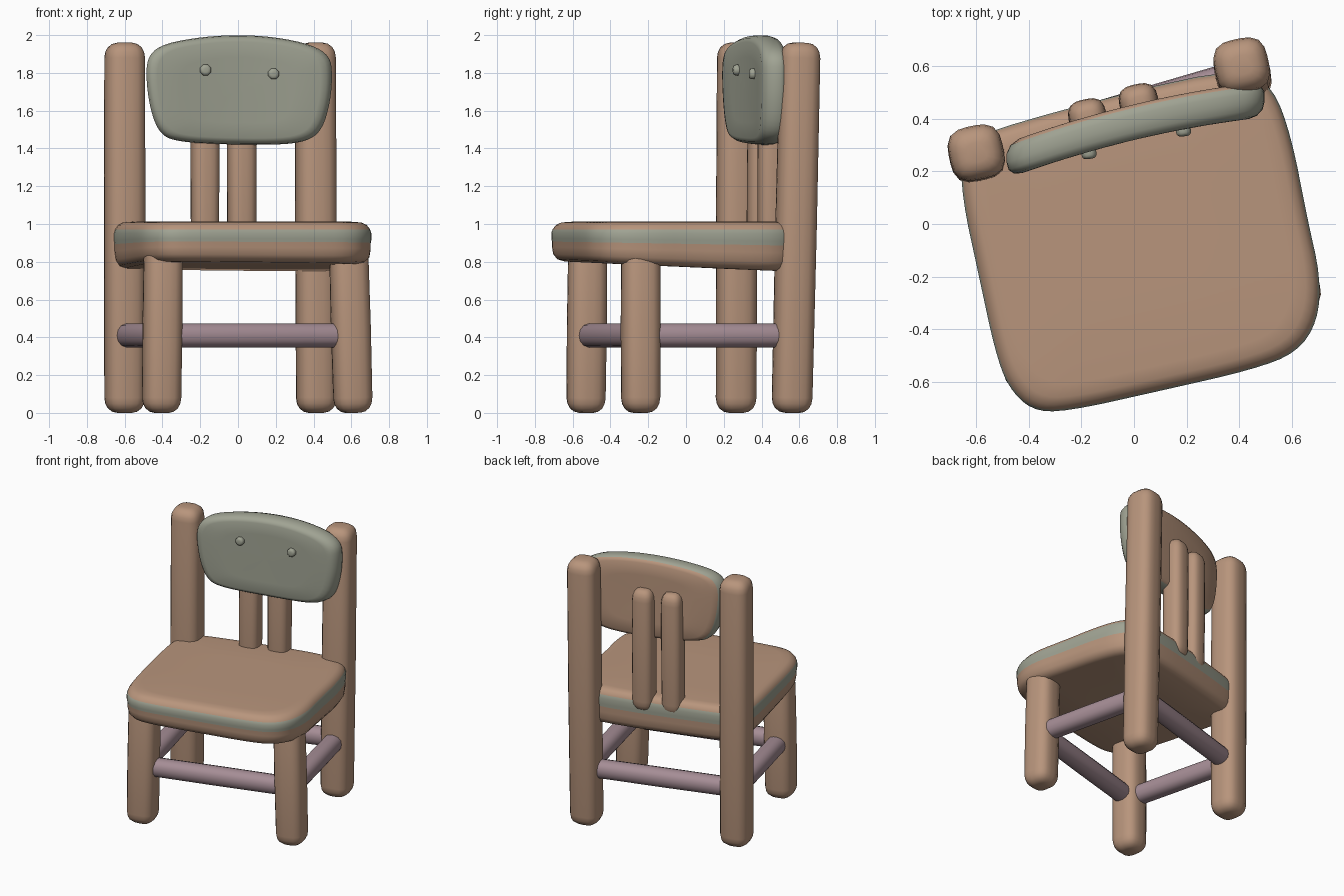
import bpy, bmesh, math
from mathutils import Vector

if "Cube" in bpy.data.objects:
    bpy.data.objects.remove(bpy.data.objects["Cube"])


def material(name, rgb):
    m = bpy.data.materials.new(name)
    m.diffuse_color = (*rgb, 1)
    m.use_nodes = True
    m.node_tree.nodes["Principled BSDF"].inputs["Base Color"].default_value = m.diffuse_color
    return m


wood = material("warm wood", (0.479, 0.300, 0.202))
sage = material("sage grey", (0.351, 0.366, 0.292))
mauve = material("dusty mauve", (0.376, 0.265, 0.300))


def soften(pts, passes=2):
    """Corner cutting: turns a coarse outline into a rounded one."""
    for _ in range(passes):
        out = []
        for i, p in enumerate(pts):
            q = pts[(i + 1) % len(pts)]
            for t in (0.25, 0.75):
                out.append((p[0] + (q[0] - p[0]) * t, p[1] + (q[1] - p[1]) * t))
        pts = out
    return pts


def loft(name, outline, layers, place, mats, angle=50):
    """Skin rings of an outline. layers: (height, scale, material of band above)."""
    bm = bmesh.new()
    rings = [[bm.verts.new(place(x * s, y * s, h)) for x, y in outline]
             for h, s, _ in layers]
    n = len(outline)
    for k in range(len(rings) - 1):
        a, b = rings[k], rings[k + 1]
        for i in range(n):
            j = (i + 1) % n
            f = bm.faces.new((a[i], a[j], b[j], b[i]))
            f.material_index = layers[k][2]
    bm.faces.new(rings[0]).material_index = layers[0][2]
    bm.faces.new(rings[-1]).material_index = layers[-1][2]
    bmesh.ops.recalc_face_normals(bm, faces=bm.faces)
    me = bpy.data.meshes.new(name)
    bm.to_mesh(me)
    bm.free()
    for m in mats:
        me.materials.append(m)
    ob = bpy.data.objects.new(name, me)
    bpy.context.collection.objects.link(ob)
    bpy.ops.object.select_all(action='DESELECT')
    ob.select_set(True)
    bpy.context.view_layer.objects.active = ob
    bpy.ops.object.shade_smooth_by_angle(angle=math.radians(angle))
    return ob


def rod(name, a, b, half, mat, ref, power=3.2, n=20, cap=0.08):
    """Rounded-square bar from a to b with softly domed ends."""
    a, b = Vector(a), Vector(b)
    length = (b - a).length
    w = (b - a).normalized()
    u = (Vector(ref) - w * w.dot(Vector(ref))).normalized()
    v = w.cross(u)
    outline = []
    for i in range(n):
        t = 2 * math.pi * (i + 0.5) / n
        c, s = math.cos(t), math.sin(t)
        r = half / (abs(c) ** power + abs(s) ** power) ** (1 / power)
        outline.append((r * c, r * s))
    dome = [(0, 0.35), (0.08, 0.6), (0.3, 0.81), (0.6, 0.93), (1, 0.98)]
    layers = [(h * cap, s, 0) for h, s in dome] + [(length / 2, 1, 0)]
    layers += [(length - h * cap, s, 0) for h, s in reversed(dome)]
    return loft(name, outline, layers,
                lambda x, y, h: a + u * x + v * y + w * h, [mat])


turn = math.radians(12)
side = (math.cos(turn), math.sin(turn), 0)

# Back posts, front legs and back slats
rod("back_post_left", (-0.60, 0.265, 0), (-0.60, 0.272, 1.96), 0.105, wood, side)
rod("back_post_right", (0.415, 0.56, 0), (0.41, 0.605, 1.96), 0.105, wood, side)
rod("front_leg_left", (-0.405, -0.53, 0), (-0.395, -0.52, 0.9), 0.101, wood, side)
rod("front_leg_right", (0.61, -0.24, 0), (0.585, -0.24, 0.9), 0.101, wood, side)
rod("back_slat_left", (-0.175, 0.395, 0.9), (-0.175, 0.405, 1.79), 0.073, wood, side)
rod("back_slat_right", (0.02, 0.455, 0.9), (0.02, 0.46, 1.79), 0.075, wood, side)

# Rungs joining the legs in a loop
corners = [(-0.405, -0.53, 0.41), (0.605, -0.24, 0.41),
           (0.415, 0.565, 0.41), (-0.60, 0.265, 0.41)]
for i, part in enumerate(("front", "right", "back", "left")):
    rod(part + "_rung", corners[i], corners[(i + 1) % 4], 0.065, mauve,
        (0, 0, 1), power=2.4, n=14)

# Seat: rounded slab with a grey band around the edge, underside tilted
seat_outline = soften([
    (-0.66, 0.30), (-0.655, 0.1), (-0.59, -0.2), (-0.53, -0.48), (-0.48, -0.62),
    (-0.39, -0.71), (-0.26, -0.715), (0.1, -0.635), (0.45, -0.555), (0.62, -0.49),
    (0.70, -0.37), (0.71, -0.2), (0.66, 0.02), (0.60, 0.33), (0.53, 0.52),
    (0.4, 0.61), (-0.5, 0.375)])


def place_seat(x, y, h):
    tilt = max(0, (0.97 - h) / 0.2) * 0.045
    return Vector((x, y, h - tilt * y))


loft("seat", seat_outline, [
    (0.772, 0.4, 0), (0.773, 0.90, 0), (0.785, 0.955, 0), (0.815, 0.985, 0),
    (0.86, 0.995, 0), (0.895, 0.995, 1), (0.915, 1.0, 1), (0.95, 1.0, 1),
    (0.972, 0.99, 0), (0.995, 0.965, 0), (1.008, 0.925, 0), (1.012, 0.85, 0),
    (1.012, 0.4, 0)], place_seat, [wood, sage])

# Backrest: curved panel, grey front and rim, wooden back
rest_outline = soften([
    (-0.49, 0.09), (-0.47, 0.19), (-0.39, 0.245), (-0.2, 0.28), (0, 0.292),
    (0.2, 0.28), (0.39, 0.24), (0.485, 0.18), (0.50, 0.09), (0.49, -0.06),
    (0.445, -0.215), (0.36, -0.275), (0.2, -0.292), (-0.1, -0.288),
    (-0.31, -0.275), (-0.41, -0.24), (-0.465, -0.11)])


def rest_front(x):
    return 0.32 + 0.24 * x - 0.13 * x * x


loft("backrest", rest_outline, [
    (0, 0.05, 0), (0, 0.3, 0), (0, 0.6, 0), (0, 0.88, 0), (0.008, 0.94, 0),
    (0.03, 0.985, 0), (0.06, 1, 0), (0.095, 1, 0), (0.122, 0.97, 1),
    (0.135, 0.90, 1), (0.135, 0.6, 1), (0.135, 0.3, 1), (0.135, 0.05, 1)],
    lambda x, z, d: Vector((x, rest_front(x) + d, z + 1.71)), [sage, wood])

# Peg heads on the backrest
for part, x, z in (("left", -0.175, 1.815), ("right", 0.185, 1.795)):
    y = rest_front(x)
    rod("peg_" + part, (x, y + 0.02, z), (x + 0.006, y - 0.026, z), 0.031, sage,
        (0, 0, 1), power=2, n=8, cap=0.015)
